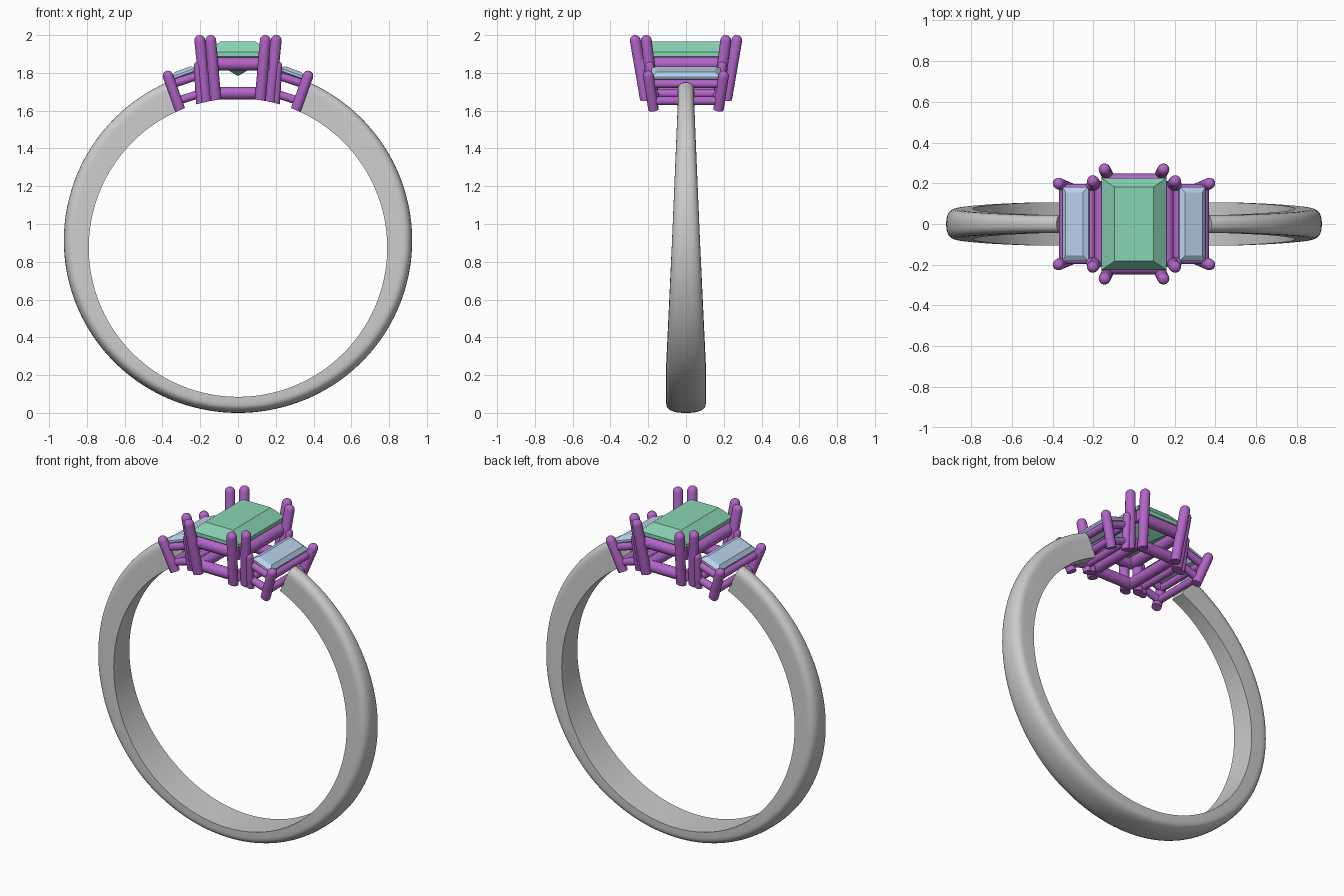
import bpy, bmesh, math
from mathutils import Vector, Matrix

if "Cube" in bpy.data.objects:
    bpy.data.objects.remove(bpy.data.objects["Cube"])

FINGER_R, FINGER_Z, OUTER_R = 0.79, 0.875, 0.915


def material(name, rgb):
    m = bpy.data.materials.new(name)
    m.diffuse_color = (*rgb, 1)
    m.use_nodes = True
    m.node_tree.nodes["Principled BSDF"].inputs["Base Color"].default_value = m.diffuse_color
    return m


purple = material("setting_purple", (0.45, 0.13, 0.58))
green = material("stone_green", (0.25, 0.66, 0.46))
blue = material("stone_blue", (0.48, 0.64, 0.84))


def finish(name, bm, mat=None, smooth=True):
    bmesh.ops.recalc_face_normals(bm, faces=bm.faces)
    me = bpy.data.meshes.new(name)
    bm.to_mesh(me)
    bm.free()
    ob = bpy.data.objects.new(name, me)
    bpy.context.collection.objects.link(ob)
    if mat:
        me.materials.append(mat)
    if smooth:
        bpy.ops.object.select_all(action='DESELECT')
        ob.select_set(True)
        bpy.context.view_layer.objects.active = ob
        bpy.ops.object.shade_smooth_by_angle(angle=math.radians(40))
    return ob


def loft(bm, rings):
    loops = [[bm.verts.new(p) for p in r] for r in rings]
    n = len(loops[0])
    for a, b in zip(loops, loops[1:]):
        for i in range(n):
            j = (i + 1) % n
            bm.faces.new((a[i], a[j], b[j], b[i]))
    bm.faces.new(loops[0])
    bm.faces.new(loops[-1])


def rod(bm, a, b, r, dome=True):
    """Round bar from a to b, with an optional domed tip at b."""
    a, b = Vector(a), Vector(b)
    axis = (b - a).normalized()
    q = axis.to_track_quat('Z', 'Y')
    stops = [(a, r)]
    if dome:
        base = b - axis * r
        for k in range(6):
            t = math.radians(84) * k / 5
            stops.append((base + axis * r * math.sin(t), r * math.cos(t)))
    else:
        stops.append((b, r))
    loft(bm, [[p + q @ Vector((s * math.cos(u), s * math.sin(u), 0))
               for u in (math.tau * i / 20 for i in range(20))] for p, s in stops])


def clear_finger(bm):
    """Trim the underside of the setting to the finger hole."""
    for v in bm.verts:
        d = math.hypot(v.co.x, v.co.z - FINGER_Z)
        if d < FINGER_R:
            k = FINGER_R / d
            v.co.x *= k
            v.co.z = FINGER_Z + (v.co.z - FINGER_Z) * k


def frame(bm, x0, z0, x1, z1, y, r):
    """Rectangular rail: two bars along x-z, two bars along y."""
    for s in (-1, 1):
        rod(bm, (x0, s * y, z0), (x1, s * y, z1), r, False)
    for x, z in ((x0, z0), (x1, z1)):
        rod(bm, (x, -y, z), (x, y, z), r, False)


def step_cut(name, levels, mat, matrix):
    """Rectangular faceted stone from (half x, half y, z) levels."""
    bm = bmesh.new()
    loft(bm, [[(sx * hx, sy * hy, z) for sx, sy in ((1, 1), (-1, 1), (-1, -1), (1, -1))]
              for hx, hy, z in levels])
    bm.transform(matrix)
    finish(name, bm, mat, False)


# Band: D-shaped section, eccentric circles, narrowing towards the top
bm = bmesh.new()
rings = []
start = math.radians(23.5)
N = 128
for i in range(N + 1):
    t = start + (math.tau - 2 * start) * i / N
    d = Vector((math.sin(t), 0, math.cos(t)))
    pin = Vector((0, 0, FINGER_Z)) + d * FINGER_R
    pout = Vector((0, 0, OUTER_R)) + d * OUTER_R
    w = min(0.105, max(0.044, 0.105 - 0.041 * (pout.z - 0.2)))
    thick = (pout - pin).length
    dome = min(0.055, thick * 0.6)
    ring = [pin + Vector((0, -w, 0))]
    for k in range(17):
        u = math.pi * k / 16
        c, s = math.cos(u), math.sin(u)
        y = -math.copysign(abs(c) ** 0.8, c) * w
        ring.append(pin + d * (thick - dome + dome * max(s, 0) ** 0.8) + Vector((0, y, 0)))
    ring.append(pin + Vector((0, w, 0)))
    rings.append(ring)
loft(bm, rings)
finish("band", bm)

# Centre setting: paired prongs at each corner and two rails
bm = bmesh.new()
for sx in (-1, 1):
    for sy in (-1, 1):
        rod(bm, (sx * 0.115, sy * 0.215, 1.635), (sx * 0.147, sy * 0.273, 2.0), 0.029)
        rod(bm, (sx * 0.165, sy * 0.168, 1.625), (sx * 0.205, sy * 0.214, 2.0), 0.029)
frame(bm, -0.16, 1.848, 0.16, 1.848, 0.212, 0.035)
frame(bm, -0.13, 1.693, 0.13, 1.693, 0.185, 0.033)
clear_finger(bm)
finish("centre_setting", bm, purple)

# Centre stone
step_cut("centre_stone", [(0.095, 0.182, 1.965), (0.16, 0.225, 1.91), (0.16, 0.225, 1.888),
                          (0.09, 0.16, 1.838), (0.004, 0.075, 1.785)], green, Matrix())

# Side settings and side stones
for side, s in (("left", -1), ("right", 1)):
    bm = bmesh.new()
    for sy in (-1, 1):
        rod(bm, (s * 0.307, sy * 0.172, 1.605), (s * 0.38, sy * 0.203, 1.81), 0.028)
        rod(bm, (s * 0.198, sy * 0.165, 1.635), (s * 0.212, sy * 0.195, 1.86), 0.024)
    frame(bm, s * 0.213, 1.785, s * 0.345, 1.742, 0.175, 0.022)
    frame(bm, s * 0.20, 1.69, s * 0.32, 1.652, 0.165, 0.022)
    clear_finger(bm)
    finish(side + "_setting", bm, purple)

    m = Matrix.Translation((s * 0.285, 0, 1.797)) @ Matrix.Rotation(s * math.radians(20), 4, 'Y')
    step_cut(side + "_stone", [(0.045, 0.155, 0.024), (0.068, 0.182, 0.006), (0.068, 0.182, -0.006),
                               (0.004, 0.10, -0.055)], blue, m)
